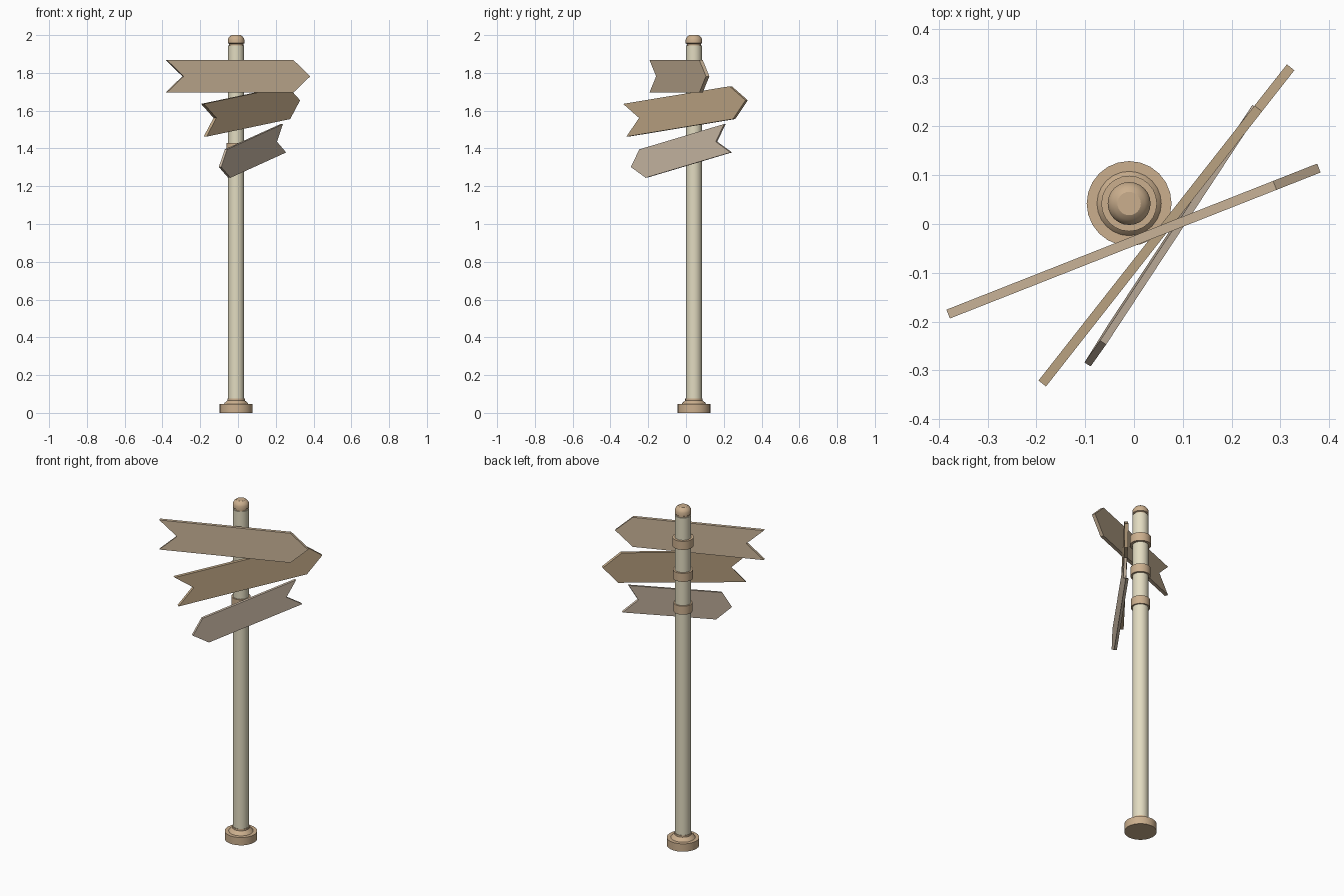
import bpy, bmesh, math
from mathutils import Matrix

if "Cube" in bpy.data.objects:
    bpy.data.objects.remove(bpy.data.objects["Cube"])

PX, PY = -0.01, 0.042   # post axis
SIDES = 24


def material(name, rgb):
    m = bpy.data.materials.new(name)
    m.diffuse_color = (*rgb, 1)
    m.use_nodes = True
    m.node_tree.nodes["Principled BSDF"].inputs["Base Color"].default_value = m.diffuse_color
    return m


CREAM = material("cream_paint", (0.76, 0.71, 0.53))
BROWN = material("brown_wood", (0.60, 0.43, 0.27))
BOARD_A = material("board_wood", (0.58, 0.45, 0.31))
BOARD_B = material("board_wood_dark", (0.53, 0.39, 0.24))
BOARD_C = material("board_wood_pale", (0.60, 0.49, 0.38))


def finish(name, bm, mat, smooth=False):
    bmesh.ops.recalc_face_normals(bm, faces=bm.faces)
    me = bpy.data.meshes.new(name)
    bm.to_mesh(me)
    bm.free()
    me.materials.append(mat)
    ob = bpy.data.objects.new(name, me)
    bpy.context.collection.objects.link(ob)
    if smooth:
        bpy.ops.object.select_all(action='DESELECT')
        ob.select_set(True)
        bpy.context.view_layer.objects.active = ob
        bpy.ops.object.shade_smooth_by_angle(angle=math.radians(28))
    return ob


def lathe(name, profile, mat, closed=False):
    """Turn a (radius, z) profile around the post axis."""
    bm = bmesh.new()
    rings = []
    for r, z in profile:
        rings.append([bm.verts.new((PX + r * math.cos(2 * math.pi * i / SIDES),
                                    PY + r * math.sin(2 * math.pi * i / SIDES), z))
                      for i in range(SIDES)])
    pairs = list(zip(rings, rings[1:]))
    if closed:
        pairs.append((rings[-1], rings[0]))
    else:
        bm.faces.new(rings[0])
        bm.faces.new(rings[-1])
    for a, b in pairs:
        for i in range(SIDES):
            j = (i + 1) % SIDES
            bm.faces.new((a[i], a[j], b[j], b[i]))
    return finish(name, bm, mat, smooth=True)


def arrow_board(name, length, height, cut, thick, centre, yaw, tilt, roll, mat):
    """Arrow plank along local x: pointed at +x, notched at -x."""
    l, h, t = length / 2, height / 2, thick / 2
    outline = [(-l, -h), (l - cut, -h), (l, 0), (l - cut, h), (-l, h), (-l + cut, 0)]
    bm = bmesh.new()
    face = bm.faces.new([bm.verts.new((x, -t, z)) for x, z in outline])
    ext = bmesh.ops.extrude_face_region(bm, geom=[face])
    moved = [v for v in ext["geom"] if isinstance(v, bmesh.types.BMVert)]
    bmesh.ops.translate(bm, verts=moved, vec=(0, thick, 0))
    ob = finish(name, bm, mat)
    ob.matrix_world = (Matrix.Translation(centre)
                       @ Matrix.Rotation(math.radians(yaw), 4, 'Z')
                       @ Matrix.Rotation(math.radians(-tilt), 4, 'Y')
                       @ Matrix.Rotation(math.radians(roll), 4, 'X'))
    return ob


# Post with its foot and cap
lathe("post", [(0.043, 0.04), (0.043, 1.946)], CREAM)
lathe("base", [(0.087, 0), (0.087, 0.046), (0.066, 0.046), (0.060, 0.054),
               (0.046, 0.066), (0.046, 0.076), (0.040, 0.076)], BROWN)
lathe("cap", [(0.038, 1.94), (0.038, 1.954), (0.044, 1.957), (0.044, 1.976),
              (0.040, 1.985), (0.033, 1.994), (0.024, 2.0)], BROWN)

# Collars behind each board
for i, (z, r) in enumerate([(1.79, 0.057), (1.60, 0.054), (1.405, 0.051)]):
    lathe(f"collar_{i + 1}", [(0.042, z - 0.025), (r, z - 0.025),
                              (r, z + 0.025), (0.042, z + 0.025)], BROWN, closed=True)

# Arrow boards, top to bottom
arrow_board("top_board", 0.817, 0.174, 0.097, 0.0195, (-0.001, -0.035, 1.782),
            21.5, 0, 0, BOARD_A)
arrow_board("middle_board", 0.820, 0.175, 0.097, 0.0195, (0.070, 0.0015, 1.602),
            51.85, 7.4, 0, BOARD_B)
arrow_board("bottom_board", 0.630, 0.155, 0.076, 0.015, (0.0725, -0.0325, 1.378),
            180 + 56.7, -14, -1.5, BOARD_C)
